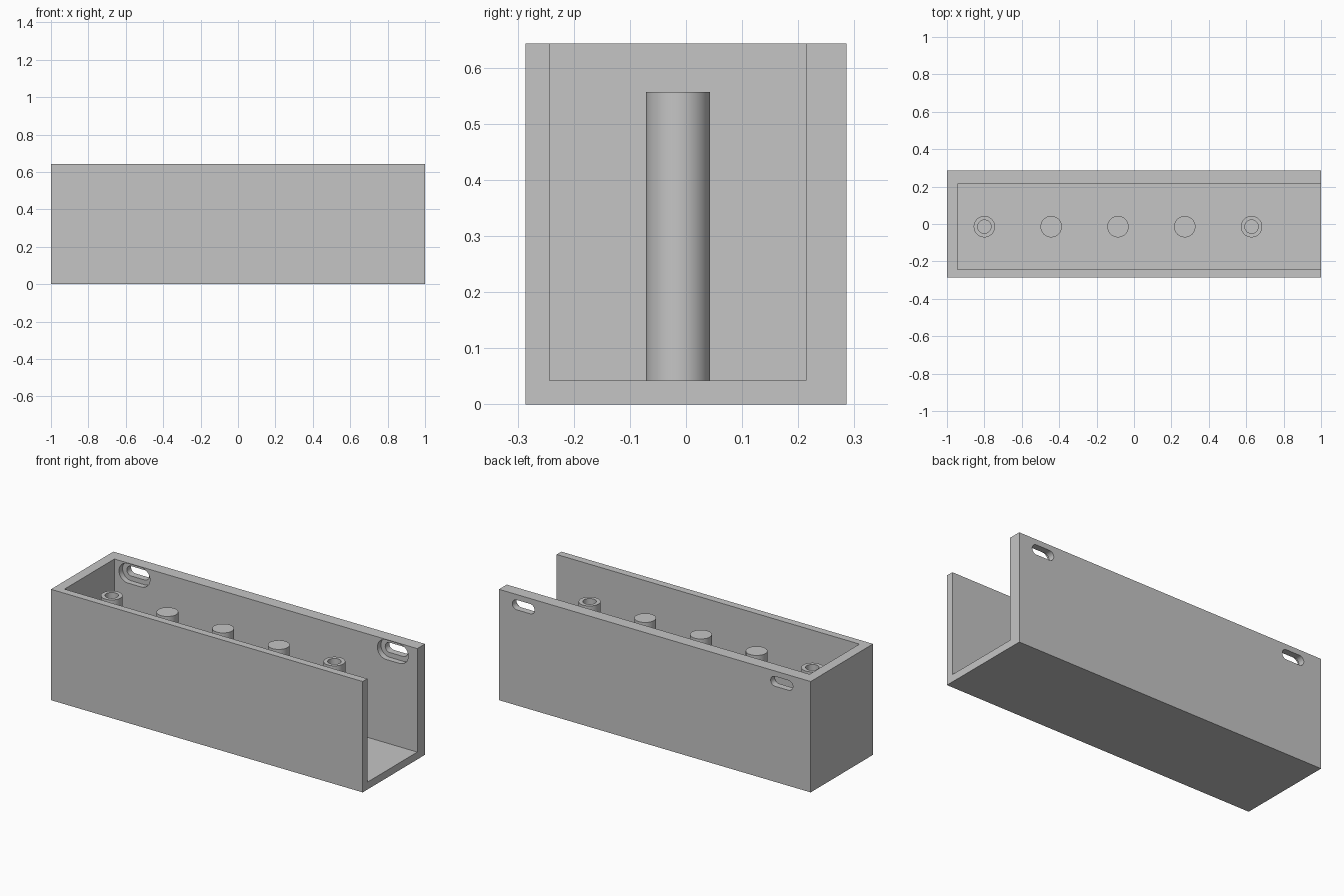
import bpy, bmesh, math
from mathutils import Vector, Matrix

if "Cube" in bpy.data.objects:
    bpy.data.objects.remove(bpy.data.objects["Cube"])

MM = 2 / 140  # one design unit: the tray is 140 long

grey = bpy.data.materials.new("plain grey")
grey.diffuse_color = (0.56, 0.56, 0.56, 1)
grey.use_nodes = True
grey.node_tree.nodes["Principled BSDF"].inputs["Base Color"].default_value = grey.diffuse_color


def make_object(name, bm):
    bmesh.ops.recalc_face_normals(bm, faces=bm.faces)
    mesh = bpy.data.meshes.new(name)
    bm.to_mesh(mesh)
    bm.free()
    mesh.materials.append(grey)
    obj = bpy.data.objects.new(name, mesh)
    bpy.context.collection.objects.link(obj)
    return obj


def box(name, lo, hi):
    bm = bmesh.new()
    lo, hi = Vector(lo), Vector(hi)
    bmesh.ops.create_cube(bm, size=1, matrix=Matrix.Translation((lo + hi) / 2)
                          @ Matrix.Diagonal((*(hi - lo), 1)))
    return make_object(name, bm)


def prism(name, points, direction):
    """Extrude a closed outline along a direction."""
    bm = bmesh.new()
    face = bm.faces.new([bm.verts.new(p) for p in points])
    out = bmesh.ops.extrude_face_region(bm, geom=[face], use_keep_orig=True)
    verts = [g for g in out["geom"] if isinstance(g, bmesh.types.BMVert)]
    bmesh.ops.translate(bm, verts=verts, vec=direction)
    return make_object(name, bm)


def slot(name, x, z, half, radius, y0, y1, seg=16):
    """Rounded slot running along x, cut along y."""
    pts = []
    for side, start in ((1, -math.pi / 2), (-1, math.pi / 2)):
        for i in range(seg + 1):
            a = start + math.pi * i / seg
            pts.append((x + side * half + radius * math.cos(a), y0, z + radius * math.sin(a)))
    return prism(name, pts, (0, y1 - y0, 0))


def cylinder(name, x, y, radius, z0, z1, seg=48):
    pts = [(x + radius * math.cos(2 * math.pi * i / seg),
            y + radius * math.sin(2 * math.pi * i / seg), z0) for i in range(seg)]
    return prism(name, pts, (0, 0, z1 - z0))


def cut(target, cutter):
    mod = target.modifiers.new(cutter.name, 'BOOLEAN')
    mod.operation, mod.solver, mod.object = 'DIFFERENCE', 'EXACT', cutter
    cutter.hide_render = True
    cutter.hide_viewport = True


def finish(obj):
    """Apply the cuts and smooth the round surfaces."""
    bpy.context.view_layer.update()
    deps = bpy.context.evaluated_depsgraph_get()
    mesh = bpy.data.meshes.new_from_object(obj.evaluated_get(deps))
    cutters = [m.object for m in obj.modifiers]
    obj.modifiers.clear()
    obj.data = mesh
    for c in cutters:
        bpy.data.objects.remove(c)
    bpy.ops.object.select_all(action='DESELECT')
    obj.select_set(True)
    bpy.context.view_layer.objects.active = obj
    bpy.ops.object.shade_smooth_by_angle(angle=math.radians(30))


# Tray: open at the top and at the right end, thicker back wall
HALF_Y, HEIGHT, FLOOR = 20 * MM, 45 * MM, 3 * MM
INNER_BACK = 15 * MM
tray = box("tray", (-1, -HALF_Y, 0), (1, HALF_Y, HEIGHT))
cut(tray, box("cavity_cutter", (-66 * MM, -17 * MM, FLOOR), (1.1, INNER_BACK, HEIGHT + 0.1)))

# Mounting slots in the back wall, each with a wider recess inside
SLOT_Z = HEIGHT - 4.2 * MM
for x in (-57 * MM, 59 * MM):
    cut(tray, slot("slot_cutter", x, SLOT_Z, 3 * MM, 2 * MM, 10 * MM, 22 * MM))
    cut(tray, slot("recess_cutter", x, SLOT_Z, 3 * MM, 3.95 * MM, 10 * MM, INNER_BACK + 2.3 * MM))
finish(tray)

# Five posts in a row; the end ones have screw holes
POST_Y, POST_TOP = -1 * MM, 39 * MM
for i in range(5):
    x = (-56 + 25 * i) * MM
    post = cylinder("post", x, POST_Y, 4 * MM, FLOOR, POST_TOP)
    if i in (0, 4):
        cut(post, cylinder("screw_hole_cutter", x, POST_Y, 2.5 * MM, POST_TOP - 15 * MM, POST_TOP + 0.1))
    finish(post)
